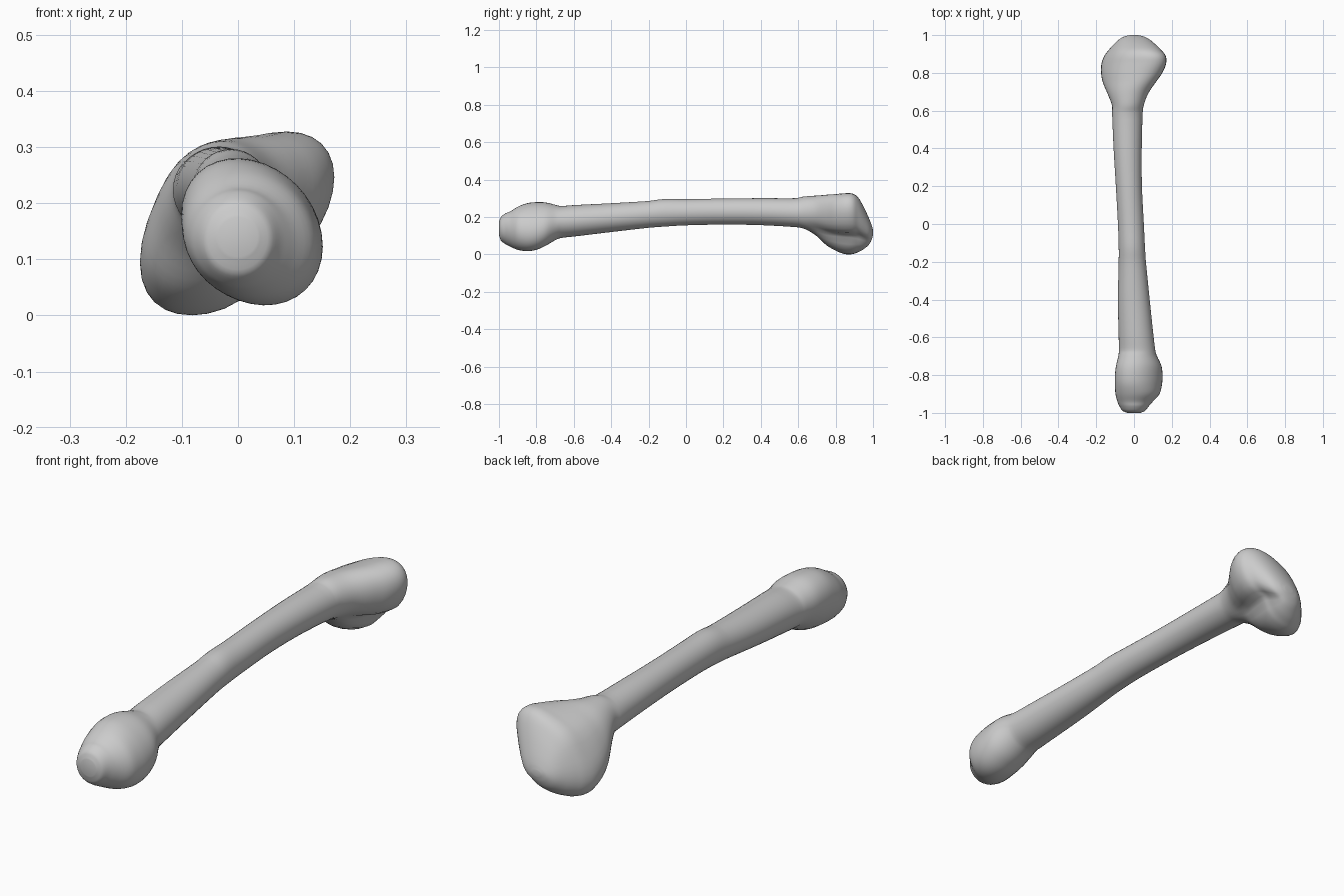
import bpy, bmesh, math

if "Cube" in bpy.data.objects:
    bpy.data.objects.remove(bpy.data.objects["Cube"])

SIDES, STEPS = 36, 4

# Section rows: y, x min, x max, z min, z max, diagonal lean, groove depth
near_head = [
    (-1.0, -.035, .035, .105, .175, 0, 0),
    (-.99, -.06, .058, .075, .2, 0, 0),
    (-.965, -.077, .078, .055, .22, 0, 0),
    (-.94, -.088, .10, .042, .23, -.05, 0),
    (-.90, -.098, .135, .025, .255, -.12, 0),
    (-.85, -.101, .148, .018, .274, -.2, 0),
    (-.80, -.101, .151, .025, .28, -.22, 0),
    (-.75, -.095, .145, .047, .278, -.2, 0),
    (-.70, -.083, .122, .076, .266, -.1, 0),
    (-.67, -.08, .113, .088, .259, 0, 0),
]
shaft = [
    (-.6, -.081, .104, .096, .264, 0, 0),
    (-.4, -.085, .083, .12, .274, 0, 0),
    (-.2, -.081, .063, .143, .286, 0, 0),
    (-.12, -.081, .058, .149, .296, 0, 0),
    (0, -.085, .052, .156, .296, 0, 0),
    (.2, -.096, .042, .16, .299, 0, 0),
    (.4, -.108, .041, .157, .301, 0, 0),
    (.59, -.116, .046, .146, .301, 0, 0),
]
far_head = [
    (.63, -.117, .052, .138, .31, .05, 0),
    (.69, -.14, .075, .105, .314, .2, .008),
    (.75, -.165, .115, .05, .319, .38, .025),
    (.80, -.174, .15, .02, .323, .45, .038),
    (.85, -.172, .17, .002, .327, .5, .042),
    (.89, -.157, .168, .002, .325, .5, .038),
    (.92, -.135, .145, .012, .305, .48, .03),
    (.95, -.108, .115, .028, .255, .42, .018),
    (.98, -.075, .078, .055, .19, .3, .006),
    (.995, -.045, .045, .085, .15, .2, 0),
    (1.0, -.02, .02, .105, .13, 0, 0),
]


def blend(p0, p1, p2, p3, t):
    """Smooth curve between two neighbouring sections."""
    return [b + .5 * t * (c - a + t * (2 * a - 5 * b + 4 * c - d + t * (3 * (b - c) + d - a)))
            for a, b, c, d in zip(p0, p1, p2, p3)]


def ring(row):
    """Leaning oval with a groove on the lower right and a swell opposite."""
    y, x0, x1, z0, z1, lean, groove = row
    cx, cz, hx, hz = (x0 + x1) / 2, (z0 + z1) / 2, (x1 - x0) / 2, (z1 - z0) / 2
    shift = math.acos(lean)
    pts = []
    for i in range(SIDES):
        t = 2 * math.pi * i / SIDES
        x, z = hx * math.cos(t), hz * math.cos(t - shift)
        r, a = math.hypot(x, z), math.atan2(z, x)
        off = math.remainder(a + math.radians(52), 2 * math.pi)
        opp = math.remainder(a - math.radians(128), 2 * math.pi)
        k = (-groove * math.exp(-(off / .45) ** 2)
             + .35 * groove * math.exp(-(opp / .6) ** 2)) / r
        pts.append((cx + x * (1 + k), max(-1, min(1, y)), cz + z * (1 + k)))
    return pts


# Bone: one continuous skin through all sections
rows = near_head + shaft + far_head
dense = []
for i in range(len(rows) - 1):
    a, d = rows[max(i - 1, 0)], rows[min(i + 2, len(rows) - 1)]
    # limit tangents where section spacing is very uneven
    b, c = rows[i], rows[i + 1]
    gap = c[0] - b[0]
    if b[0] - a[0] > 2 * gap:
        f = gap / (b[0] - a[0])
        a = [q + (p - q) * f for p, q in zip(a, b)]
    if d[0] - c[0] > 2 * gap:
        f = gap / (d[0] - c[0])
        d = [q + (p - q) * f for p, q in zip(d, c)]
    dense += [blend(a, b, c, d, s / STEPS) for s in range(STEPS)]
dense.append(rows[-1])

bm = bmesh.new()
loops = [[bm.verts.new(p) for p in ring(r)] for r in dense]
for l0, l1 in zip(loops, loops[1:]):
    for i in range(SIDES):
        j = (i + 1) % SIDES
        bm.faces.new((l0[i], l0[j], l1[j], l1[i]))
bm.faces.new(loops[0])
bm.faces.new(loops[-1])
bmesh.ops.recalc_face_normals(bm, faces=bm.faces)
for f in bm.faces:
    f.smooth = True
mesh = bpy.data.meshes.new("long_bone")
bm.to_mesh(mesh)
bm.free()
bone = bpy.data.objects.new("long_bone", mesh)
bpy.context.collection.objects.link(bone)
